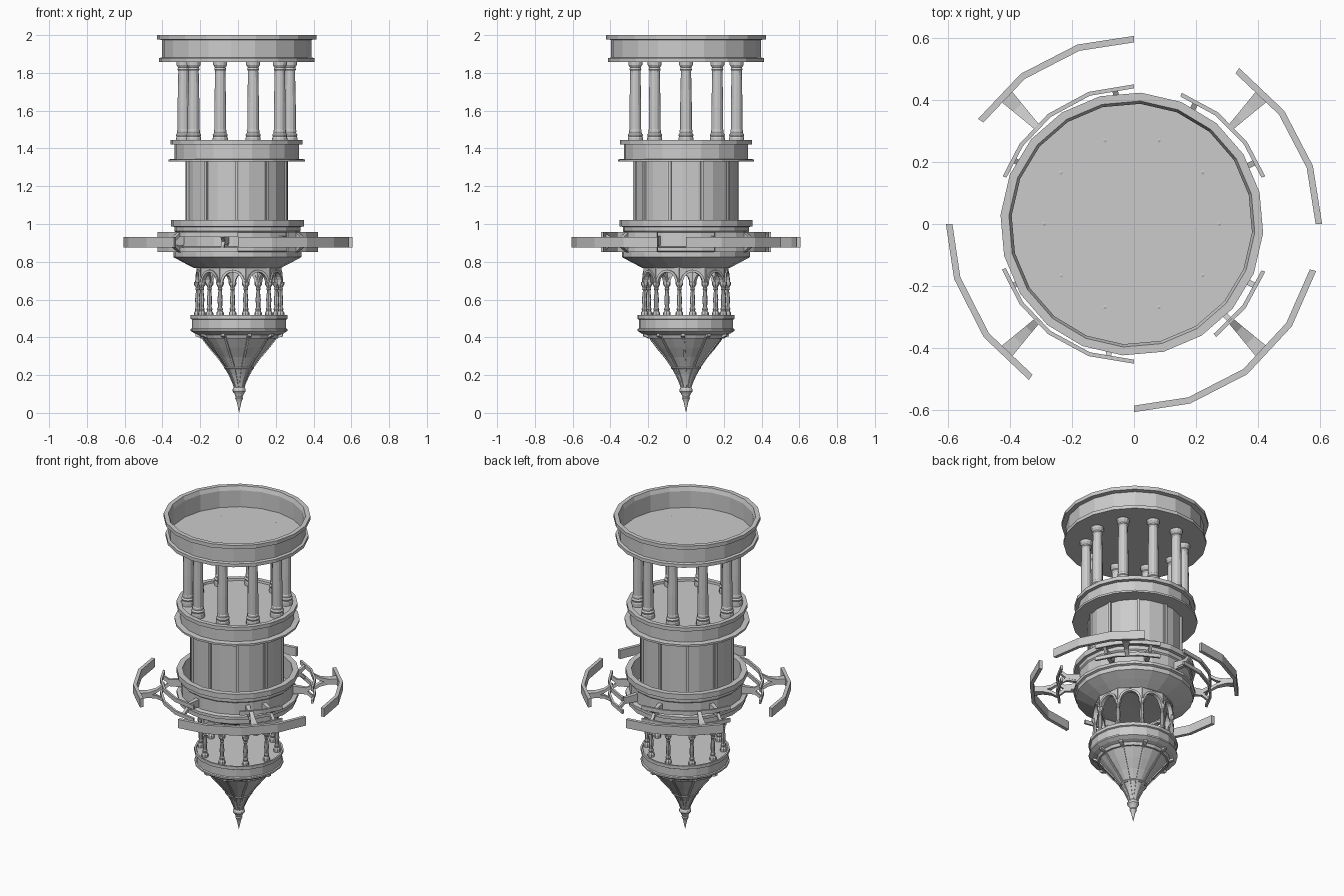
import bpy, bmesh
from math import sin, cos, pi, radians
from mathutils import Vector

if "Cube" in bpy.data.objects:
    bpy.data.objects.remove(bpy.data.objects["Cube"])

CU, CL = -0.007, 0.006   # slight x offsets of the upper tower and the lantern


def finish(name, bm):
    bmesh.ops.remove_doubles(bm, verts=bm.verts, dist=0.0001)
    bmesh.ops.recalc_face_normals(bm, faces=bm.faces)
    me = bpy.data.meshes.new(name)
    bm.to_mesh(me)
    bm.free()
    ob = bpy.data.objects.new(name, me)
    bpy.context.collection.objects.link(ob)
    return ob


def lathe(name, pts, n=20, phase=-4, cx=0, cy=0):
    """Revolve an (r, z) profile that starts and ends on the axis."""
    bm = bmesh.new()
    rings = []
    for r, z in pts:
        if r == 0:
            rings.append([bm.verts.new((cx, cy, z))] * n)
        else:
            rings.append([bm.verts.new((cx + r * cos(radians(phase) + 2 * pi * i / n),
                                        cy + r * sin(radians(phase) + 2 * pi * i / n), z))
                          for i in range(n)])
    for a, b in zip(rings, rings[1:]):
        for i in range(n):
            j = (i + 1) % n
            bm.faces.new(list(dict.fromkeys((a[i], a[j], b[j], b[i]))))
    return finish(name, bm)


def sweep(name, sections):
    """Skin a list of four-point sections into a capped bar."""
    bm = bmesh.new()
    rows = [[bm.verts.new(p) for p in s] for s in sections]
    for a, b in zip(rows, rows[1:]):
        for i in range(4):
            j = (i + 1) % 4
            bm.faces.new((a[i], a[j], b[j], b[i]))
    bm.faces.new(rows[0])
    bm.faces.new(rows[-1])
    return finish(name, bm)


def arc_rail(name, angles, r0, r1, z0, z1):
    secs = []
    for a in angles:
        c, s = cos(radians(a)), sin(radians(a))
        secs.append([(r * c, r * s, z) for r, z in ((r0, z0), (r1, z0), (r1, z1), (r0, z1))])
    return sweep(name, secs)


def radial_bar(name, angle, pts, cx=0):
    """Bar in a radial plane; pts are (r, z, half width, half height)."""
    a = radians(angle)
    d, t = Vector((cos(a), sin(a), 0)), Vector((-sin(a), cos(a), 0))
    secs = []
    for r, z, w, h in pts:
        c = d * r + Vector((cx, 0, z))
        secs.append([c + t * (w * u) + Vector((0, 0, h * v))
                     for u, v in ((-1, -1), (1, -1), (1, 1), (-1, 1))])
    return sweep(name, secs)


# Open basin on top
lathe("top_basin", [(0, 1.87), (.388, 1.87), (.388, 1.975), (.397, 2), (.424, 2), (.424, 1.977),
                    (.397, 1.975), (.397, 1.882), (.413, 1.878), (.413, 1.857), (0, 1.857)], cx=CU)

# Upper colonnade
for k in range(10):
    a = 2 * pi * k / 10
    lathe("upper_column", [(0, 1.43), (.04, 1.43), (.04, 1.455), (.037, 1.462), (.04, 1.472),
                           (.033, 1.482), (.034, 1.495), (.031, 1.5), (.031, 1.62), (.027, 1.81),
                           (.032, 1.818), (.028, 1.828), (.037, 1.843), (.037, 1.86), (0, 1.872)],
          n=12, phase=0, cx=CU + .282 * cos(a), cy=.282 * sin(a))

# Cornice carrying the colonnade
lathe("middle_cornice", [(0, 1.432), (.32, 1.432), (.322, 1.445), (.35, 1.445), (.35, 1.422),
                         (.33, 1.42), (.33, 1.345), (.362, 1.342), (.362, 1.33), (0, 1.33)], cx=CU)

# Drum with thin vertical posts
lathe("drum", [(0, 1.335), (.272, 1.335), (.272, .87), (0, .87)], cx=CU)
for k in range(10):
    radial_bar("drum_post", 18 + 36 * k, [(.26, 1.1, .008, .235), (.281, 1.1, .008, .235)], CU)

# Gallery with parapet and sloping underside
lathe("gallery", [(0, .885), (.318, .885), (.318, 1.02), (.352, 1.02), (.352, .987), (.335, .985),
                  (.335, .962), (.328, .955), (.328, .88), (.352, .875), (.352, .857), (.34, .852),
                  (.34, .825), (.285, .795), (.232, .768), (.19, .765), (0, .772)], cx=-.003)

# Four outer arms: outer rail, two inner rails and forked brackets
outer = [(0, 18, 37, 56), (90, 107.5, 127, 146), (180, 197, 217, 236), (270, 287.4, 307, 327, 345.5)]
inner = [(20, 36, 53, 70), (90, 109, 128, 145, 160), (199, 215, 232, 251, 270), (306, 323, 340)]
for k in range(4):
    arc_rail("outer_rail", outer[k], .585, .606, .875, .93)
    arc_rail("inner_rail_top", inner[k], .437, .45, .932, .957)
    arc_rail("inner_rail_bottom", inner[k], .437, .45, .853, .876)
    for s in (1, -1):
        radial_bar("arm_bracket", 45 + 90 * k,
                   [(.58, .903, .024, .018), (.53, .903 + .004 * s, .019, .012),
                    (.48, .903 + .018 * s, .014, .01), (.437, .904 + .045 * s, .01, .01)])
for a in (27, 63, 98, 152, 207, 259, 315, 333):
    radial_bar("gallery_bracket", a, [(.32, .915, .014, .022), (.4, .915, .009, .014),
                                      (.44, .943, .009, .012)])
    radial_bar("gallery_bracket_lower", a, [(.32, .905, .012, .018), (.4, .9, .009, .012),
                                            (.44, .867, .009, .01)])

# Lantern arcade: slim columns, round arches and spandrel panels
R, half = .222, .222 * sin(pi / 10)
mid = .222 * cos(pi / 10)
for k in range(10):
    a = radians(-9 + 36 * k)
    lathe("lantern_column", [(0, .51), (.02, .51), (.02, .53), (.013, .54), (.016, .55), (.011, .56),
                             (.014, .6), (.009, .648), (.013, .655), (.01, .663), (.02, .68),
                             (.02, .692), (0, .692)],
          n=8, cx=CL + R * cos(a), cy=R * sin(a))
    b = a + pi / 10
    d, t = Vector((cos(b), sin(b), 0)), Vector((-sin(b), cos(b), 0))

    def at(u, z, r=mid):
        return d * r + t * u + Vector((CL, 0, z))

    arch = [(.056 * cos(pi * i / 10), .688 + .062 * sin(pi * i / 10)) for i in range(11)]
    # spandrel panel above the arch
    bm = bmesh.new()
    top = [(half * cos(pi * i / 10), .772) for i in range(11)]
    lo = [bm.verts.new(at(*p)) for p in [(half, .688)] + arch + [(-half, .688)]]
    hi = [bm.verts.new(at(*p)) for p in [(half, .772)] + top + [(-half, .772)]]
    for i in range(12):
        bm.faces.new((lo[i], lo[i + 1], hi[i + 1], hi[i]))
    panel = finish("arch_panel", bm)
    m = panel.modifiers.new("thickness", 'SOLIDIFY')
    m.thickness, m.offset = .012, 0
    # raised moulding around the arch
    secs = []
    for i in range(11):
        c, s = cos(pi * i / 10), sin(pi * i / 10)
        secs.append([at(q * c, .686 + (q + .006) * s, r)
                     for q, r in ((.053, mid - .012), (.053, mid + .014),
                                  (.066, mid + .014), (.066, mid - .012))])
    sweep("arch_moulding", secs)

# Lantern floor, concave cone and finial
lathe("lantern_base", [(0, .512), (.245, .512), (.248, .518), (.258, .518), (.258, .498), (.25, .494),
                       (.25, .448), (.257, .444), (.257, .434), (.235, .42), (.212, .412),
                       (.205, .395), (0, .395)], cx=CL)
cone = [(.195, .396), (.155, .345), (.112, .295), (.08, .25), (.054, .205), (.036, .165), (.026, .135)]
lathe("cone", [(0, .4)] + cone + [(0, .13)], cx=CL)
for k in range(10):
    radial_bar("cone_rib", -4 + 36 * k, [(r, z, .006, .008) for r, z in cone], CL)
    radial_bar("base_bracket", -4 + 36 * k, [(.17, .4, .01, .014), (.232, .42, .01, .014)], CL)
lathe("cone_ring", [(0, .243), (.078, .243), (.08, .237), (.073, .231), (0, .231)], cx=CL)
lathe("finial", [(0, .145), (.026, .14), (.035, .124), (.035, .114), (.026, .102), (.018, .085),
                 (.021, .078), (.013, .06), (0, 0)], n=12, cx=CL)
